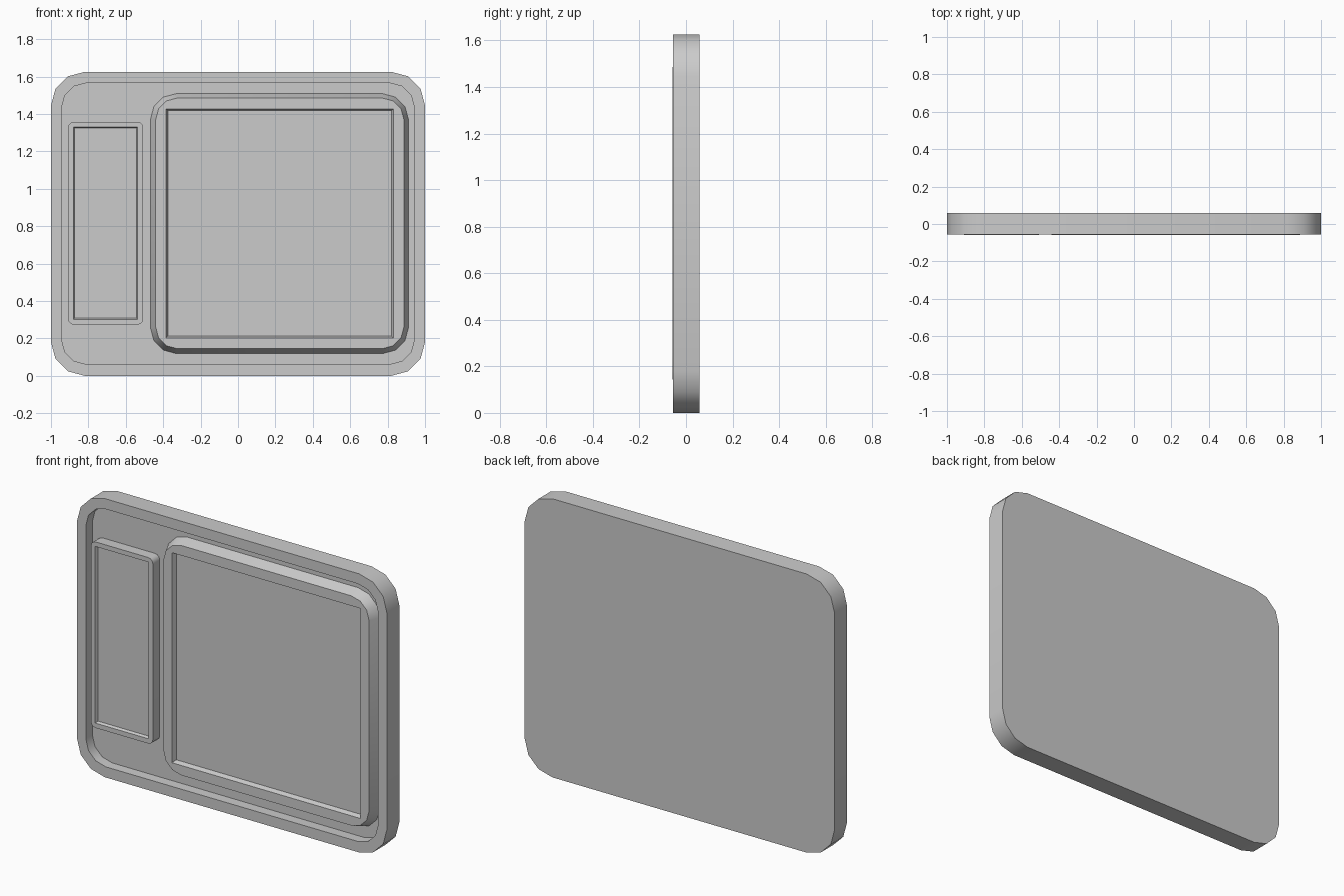
import bpy, bmesh, math

if "Cube" in bpy.data.objects:
    bpy.data.objects.remove(bpy.data.objects["Cube"])

SEG = 3  # facets per rounded corner


def ring(x0, x1, z0, z1, r, y):
    """Rounded rectangle outline in the XZ plane."""
    pts = []
    corners = ((x1 - r, z1 - r), (x0 + r, z1 - r), (x0 + r, z0 + r), (x1 - r, z0 + r))
    for i, (cx, cz) in enumerate(corners):
        for k in range(SEG + 1):
            a = math.pi / 2 * (i + k / SEG)
            pts.append((cx + r * math.cos(a), y, cz + r * math.sin(a)))
    return pts


def lofted(name, rings):
    """Skin successive outlines from back to front and cap both ends."""
    bm = bmesh.new()
    loops = [[bm.verts.new(p) for p in ring(*s)] for s in rings]
    n = len(loops[0])
    for a, b in zip(loops, loops[1:]):
        for i in range(n):
            j = (i + 1) % n
            bm.faces.new((a[i], a[j], b[j], b[i]))
    bm.faces.new(loops[0])
    bm.faces.new(loops[-1])
    bmesh.ops.remove_doubles(bm, verts=bm.verts, dist=1e-5)
    bmesh.ops.recalc_face_normals(bm, faces=bm.faces)
    me = bpy.data.meshes.new(name)
    bm.to_mesh(me)
    bm.free()
    ob = bpy.data.objects.new(name, me)
    bpy.context.collection.objects.link(ob)
    bpy.ops.object.select_all(action='DESELECT')
    ob.select_set(True)
    bpy.context.view_layer.objects.active = ob
    bpy.ops.object.shade_smooth_by_angle(angle=math.radians(35))
    return ob


FLOOR = 0.004   # recessed floor of the tray
FRONT = -0.059  # front of the raised panels

# Backing tray with raised rim
lofted("rim_tray", [
    (-1, 1, 0, 1.625, 0.18, 0.059),
    (-1, 1, 0, 1.625, 0.18, -0.056),
    (-0.943, 0.943, 0.062, 1.565, 0.13, -0.056),
    (-0.943, 0.943, 0.062, 1.565, 0.13, FLOOR),
])

# Large tapered panel with a shallow square recess
lofted("large_panel", [
    (-0.47, 0.913, 0.117, 1.51, 0.14, FLOOR + 0.004),
    (-0.44, 0.887, 0.145, 1.485, 0.115, FRONT),
    (-0.385, 0.832, 0.202, 1.427, 0, FRONT),
    (-0.375, 0.82, 0.212, 1.417, 0, FRONT + 0.026),
])

# Small upright panel with a shallow recess
lofted("small_panel", [
    (-0.908, -0.508, 0.273, 1.358, 0.03, FLOOR + 0.004),
    (-0.908, -0.508, 0.273, 1.358, 0.03, FRONT),
    (-0.88, -0.536, 0.301, 1.331, 0, FRONT),
    (-0.873, -0.543, 0.308, 1.324, 0, FRONT + 0.016),
])
